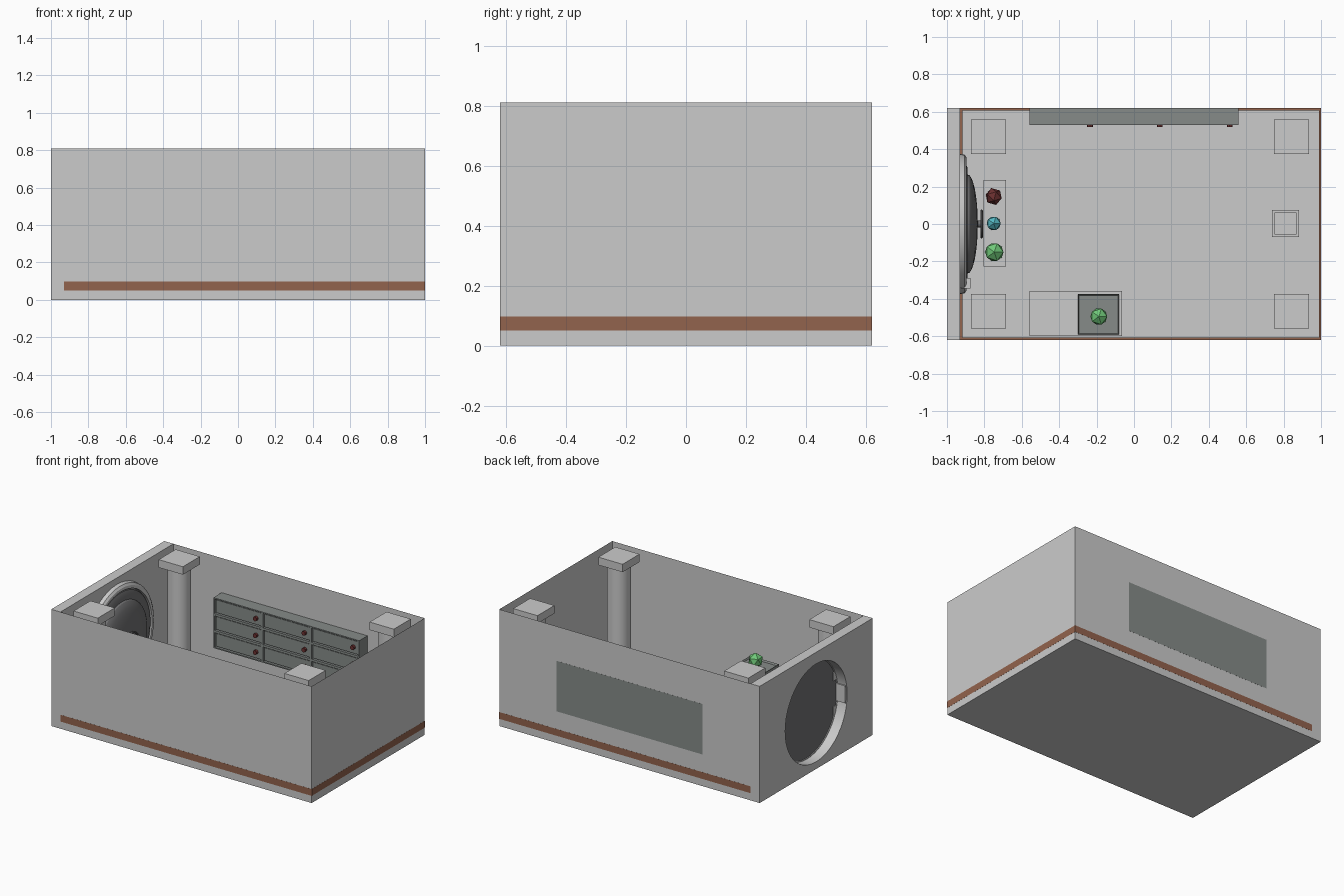
import bpy, bmesh, math
from mathutils import Matrix, Vector

if "Cube" in bpy.data.objects:
    bpy.data.objects.remove(bpy.data.objects["Cube"])


def material(name, rgb):
    m = bpy.data.materials.new(name)
    m.diffuse_color = (*rgb, 1)
    m.use_nodes = True
    m.node_tree.nodes["Principled BSDF"].inputs["Base Color"].default_value = m.diffuse_color
    return m


BROWN = material("brown_trim", (0.29, 0.125, 0.075))
STEEL = material("dark_steel", (0.24, 0.26, 0.25))
DARK = material("door_metal", (0.17, 0.17, 0.175))
RED = material("red_gem", (0.15, 0.03, 0.03))
CYAN = material("cyan_gem", (0.09, 0.48, 0.55))
GREEN = material("green_gem", (0.16, 0.58, 0.19))


def finish(name, bm, mat=None, smooth=False):
    bmesh.ops.recalc_face_normals(bm, faces=bm.faces)
    me = bpy.data.meshes.new(name)
    bm.to_mesh(me)
    bm.free()
    ob = bpy.data.objects.new(name, me)
    bpy.context.collection.objects.link(ob)
    if mat:
        me.materials.append(mat)
    if smooth:
        bpy.ops.object.select_all(action='DESELECT')
        ob.select_set(True)
        bpy.context.view_layer.objects.active = ob
        bpy.ops.object.shade_smooth_by_angle(angle=math.radians(30))
    return ob


def box(name, x, y, z, mat=None):
    bm = bmesh.new()
    size = [b - a for a, b in (x, y, z)]
    mid = [(a + b) / 2 for a, b in (x, y, z)]
    bmesh.ops.create_cube(bm, size=1, matrix=Matrix.Translation(mid) @ Matrix.Diagonal((*size, 1)))
    return finish(name, bm, mat)


def quad(name, pts):
    bm = bmesh.new()
    bm.faces.new([bm.verts.new(p) for p in pts])
    me_ob = finish(name, bm)
    return me_ob


def lathe_x(name, profile, z, mat=None, closed=False):
    # profile of (x, radius) spun round a horizontal axis at height z
    bm = bmesh.new()
    vs = [bm.verts.new((x, 0, r)) for x, r in profile]
    es = [bm.edges.new(p) for p in zip(vs, vs[1:] + (vs[:1] if closed else []))] if closed \
        else [bm.edges.new(p) for p in zip(vs, vs[1:])]
    bmesh.ops.spin(bm, geom=vs + es, cent=(0, 0, 0), axis=(1, 0, 0),
                   angle=2 * math.pi, steps=48, use_duplicate=False)
    bmesh.ops.remove_doubles(bm, verts=bm.verts, dist=1e-4)
    bmesh.ops.translate(bm, verts=bm.verts, vec=(0, 0, z))
    return finish(name, bm, mat, True)


def cylinder(name, loc, r, depth, axis='Z', seg=32, mat=None):
    bm = bmesh.new()
    rot = Matrix.Rotation(math.pi / 2, 4, {'X': 'Y', 'Y': 'X'}[axis]) if axis != 'Z' else Matrix()
    bmesh.ops.create_cone(bm, cap_ends=True, segments=seg, radius1=r, radius2=r, depth=depth,
                          matrix=Matrix.Translation(loc) @ rot)
    return finish(name, bm, mat, True)


def gem(name, loc, r, mat, tilt=0.0, stretch=1.0):
    bm = bmesh.new()
    m = Matrix.Translation(loc) @ Matrix.Rotation(tilt, 4, 'X') @ Matrix.Diagonal((1, 1, stretch, 1))
    bmesh.ops.create_icosphere(bm, subdivisions=1, radius=r, matrix=m)
    return finish(name, bm, mat)


W, D, H, IN = 1.0, 0.62, 0.81, -0.93
DZ, HOLE = 0.39, 0.34

# room shell: thin floor and three walls
quad("floor", [(-W, -D, 0), (W, -D, 0), (W, D, 0), (-W, D, 0)])
quad("front_wall", [(-W, -D, 0), (W, -D, 0), (W, -D, H), (-W, -D, H)])
quad("back_wall", [(W, D, 0), (-W, D, 0), (-W, D, H), (W, D, H)])
quad("right_wall", [(W, -D, 0), (W, D, 0), (W, D, H), (W, -D, H)])

# thick door wall with a round opening
wall = box("door_wall", (-W, IN), (-D, D), (0, H))
cutter = cylinder("door_cutter", (-0.965, 0, DZ), HOLE, 0.3, 'X', 48)
cutter.hide_render = True
cutter.hide_set(True)
cut = wall.modifiers.new("opening", 'BOOLEAN')
cut.object = cutter
cut.operation = 'DIFFERENCE'

# brown skirting trim
e, t, tz = 0.0006, 0.012, (0.05, 0.097)
box("front_trim", (IN, W), (-D - e, -D + t), tz, BROWN)
box("back_trim", (IN, W), (D - t, D + e), tz, BROWN)
box("right_trim", (W - t, W + e), (-D, D), tz, BROWN)
for s, a, b in (("front", -D, -0.24), ("back", 0.24, D)):
    box(f"door_wall_trim_{s}", (IN, IN + t), (a, b), tz, BROWN)

# round vault door with frame ring, stepped plate and dome
lathe_x("door_frame", [(IN, 0.375), (-0.905, 0.37), (-0.895, 0.355), (-0.895, 0.335), (IN, 0.335)], DZ, None, True)
lathe_x("door_plate", [(-0.925, 0), (-0.925, 0.337), (-0.90, 0.325), (-0.89, 0.30), (-0.89, 0.25)], DZ, DARK)
dome = [(-0.89 + 0.055 * math.cos(a), 0.265 * math.sin(a))
        for a in [i * math.pi / 16 for i in range(9)]]
lathe_x("door_dome", dome, DZ, DARK)
for s in (-0.12, 0.12):
    box("door_hinge", (-0.93, -0.875), (-0.345, -0.29), (DZ + s - 0.03, DZ + s + 0.03))
box("door_latch", (-0.995, -0.925), (-0.345, -0.325), (DZ - 0.06, DZ + 0.06))

# door wheel with hub and spokes
cylinder("wheel_hub", (-0.825, 0, DZ), 0.018, 0.035, 'X', 16, DARK)
ring = [(-0.815 + 0.007 * math.cos(a), 0.07 + 0.007 * math.sin(a))
        for a in [i * math.pi / 4 for i in range(8)]]
lathe_x("wheel_rim", ring, DZ, DARK, True)
for i in range(3):
    bm = bmesh.new()
    bmesh.ops.create_cube(bm, size=1, matrix=Matrix.Translation((-0.815, 0, DZ)) @
                          Matrix.Rotation(i * math.pi / 3, 4, 'X') @ Matrix.Diagonal((0.008, 0.01, 0.14, 1)))
    finish("wheel_spoke", bm, DARK)

# four corner columns
for cx in (-0.778, 0.842):
    for cy in (-0.467, 0.467):
        for part, z in (("base", (0, 0.055)), ("cap", (H - 0.055, H))):
            box("column_" + part, (cx - 0.093, cx + 0.093), (cy - 0.093, cy + 0.093), z)
        cylinder("column_shaft", (cx, cy, H / 2), 0.075, H - 0.11)

# deposit cabinet: case with three by three framed drawers and knobs
z0, rh, cw = 0.22, 0.35 / 3, 1.12 / 3
box("cabinet_back", (-0.56, 0.56), (0.55, D + e), (z0, 0.57), STEEL)
for i in range(4):
    x = -0.56 + i * cw
    box("cabinet_divider", (max(x - 0.008, -0.56), min(x + 0.008, 0.56)), (0.53, 0.551), (z0, 0.57), STEEL)
    z = z0 + i * rh
    box("cabinet_shelf", (-0.56, 0.56), (0.53, 0.551), (max(z - 0.008, z0), min(z + 0.008, 0.57)), STEEL)
for i in range(3):
    for j in range(3):
        x, z = -0.56 + i * cw, z0 + j * rh
        box("drawer_front", (x + 0.014, x + cw - 0.014), (0.537, 0.552), (z + 0.014, z + rh - 0.014), STEEL)
        cylinder("drawer_knob", (x + 0.325, 0.53, z + rh / 2), 0.015, 0.022, 'Y', 12, RED)


def table(name, x, y, h, leg=0.03):
    box(name + "_top", x, y, (h - 0.035, h))
    for lx in (x[0], x[1] - leg):
        for ly in (y[0], y[1] - leg):
            box(name + "_leg", (lx, lx + leg), (ly, ly + leg), (0, h - 0.035))


# desk with a shallow open tray holding a gem
table("desk", (-0.56, -0.065), (-0.60, -0.357), 0.28)
bm = bmesh.new()
bmesh.ops.create_cube(bm, size=1, matrix=Matrix.Translation((-0.19, -0.483, 0.297)) @
                      Matrix.Diagonal((0.22, 0.215, 0.034, 1)))
bm.faces.ensure_lookup_table()
top = max(bm.faces, key=lambda f: f.calc_center_median().z)
bmesh.ops.inset_region(bm, faces=[top], thickness=0.008)
bmesh.ops.translate(bm, verts=top.verts, vec=(0, 0, -0.012))
finish("tray", bm, STEEL)
gem("tray_gem", (-0.188, -0.495, 0.35), 0.05, GREEN)

# display bench with three gems
table("bench", (-0.805, -0.685), (-0.228, 0.235), 0.25, 0.025)
gem("red_gem", (-0.75, 0.147, 0.29), 0.047, RED, 0.5)
gem("cyan_gem", (-0.75, 0.003, 0.295), 0.042, CYAN, 0.0, 1.15)
gem("green_gem", (-0.747, -0.15, 0.30), 0.055, GREEN)

# small pedestal by the right wall
box("pedestal_base", (0.738, 0.882), (-0.07, 0.075), (0, 0.04))
box("pedestal_shaft", (0.752, 0.868), (-0.056, 0.061), (0.04, 0.28))
